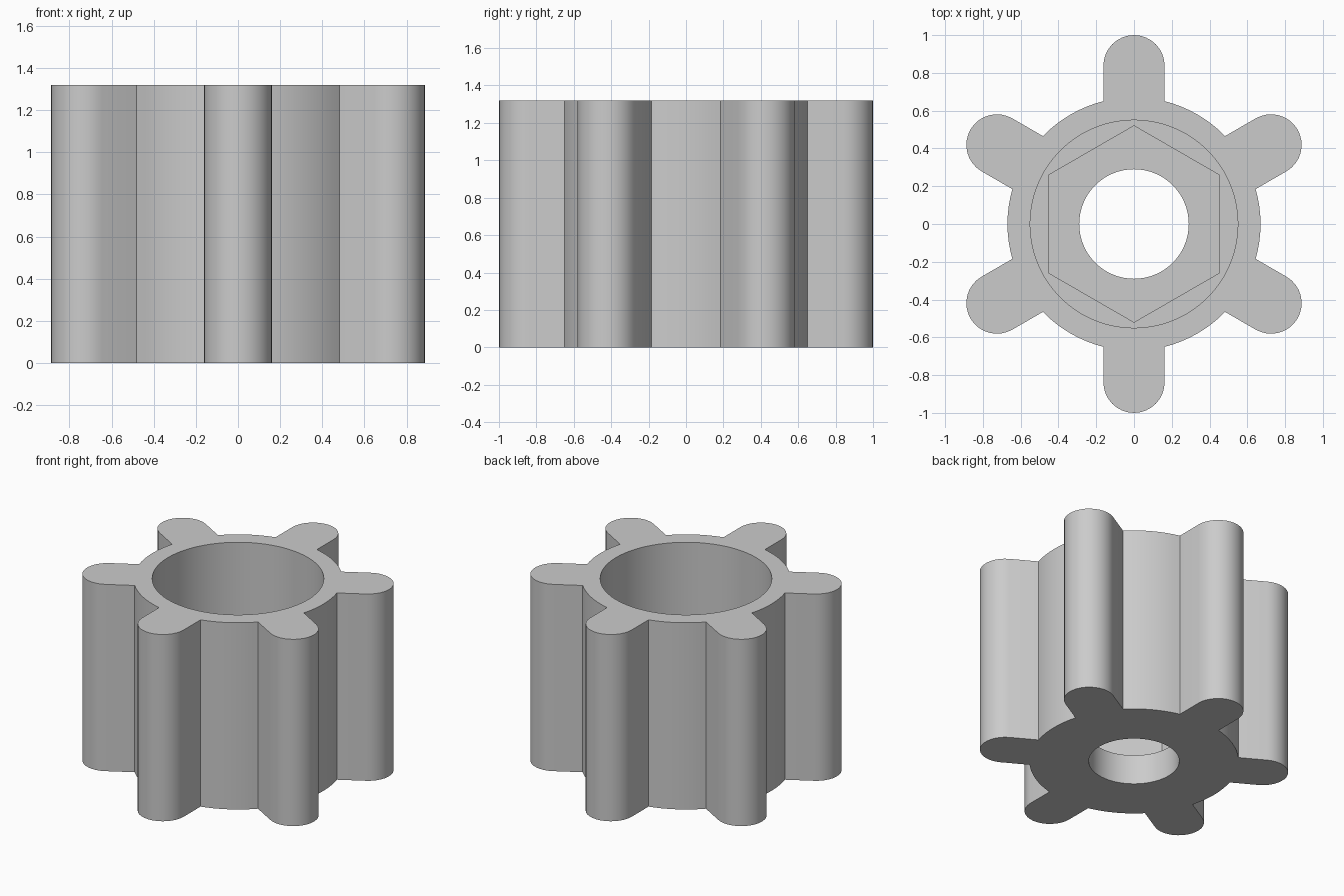
import bpy, bmesh
from math import sin, cos, pi, asin, radians

cube = bpy.data.objects.get("Cube")
if cube:
    bpy.data.objects.remove(cube, do_unlink=True)

HEIGHT, FLOOR_TOP, HEX_TOP = 1.32, 0.21, 0.62
BODY_R, ARM_R, ARM_REACH = 0.67, 0.162, 0.838
ARMS = 6


def circle(radius, count, start=0.0):
    return [(radius * cos(start + 2 * pi * i / count),
             radius * sin(start + 2 * pi * i / count)) for i in range(count)]


def star_outline(tip_steps=16, body_steps=8):
    """Round body with rounded arms, one arm pointing along +y."""
    pts = []
    root = asin(ARM_R / BODY_R)
    gap = 2 * pi / ARMS - 2 * root
    for k in range(ARMS):
        a = pi / 2 + k * 2 * pi / ARMS
        cx, cy = ARM_REACH * cos(a), ARM_REACH * sin(a)
        # rounded arm tip
        for i in range(tip_steps + 1):
            t = a - pi / 2 + pi * i / tip_steps
            pts.append((cx + ARM_R * cos(t), cy + ARM_R * sin(t)))
        # body arc to the next arm
        for i in range(body_steps + 1):
            t = a + root + gap * i / body_steps
            pts.append((BODY_R * cos(t), BODY_R * sin(t)))
    return pts


bm = bmesh.new()


def ring(points, z):
    verts = [bm.verts.new((x, y, z)) for x, y in points]
    return verts, [bm.edges.new((v, verts[i - 1])) for i, v in enumerate(verts)]


def wall(points, z0, z1):
    """Vertical wall; returns its bottom and top edge loops."""
    (low, low_edges), (high, high_edges) = ring(points, z0), ring(points, z1)
    for i in range(len(low)):
        bm.faces.new((low[i - 1], low[i], high[i], high[i - 1]))
    return low_edges, high_edges


# Outer wall, bolt hole, hexagonal nut pocket and wide bore
outer = wall(star_outline(), 0, HEIGHT)
hole = wall(circle(0.29, 64), 0, FLOOR_TOP)
pocket = wall(circle(0.52, 6, pi / 2), FLOOR_TOP, HEX_TOP)
bore = wall(circle(0.55, 72), HEX_TOP, HEIGHT)

# Underside, pocket floor, pocket ledge and top rim
for a, b in ((outer[0], hole[0]), (hole[1], pocket[0]),
             (pocket[1], bore[0]), (bore[1], outer[1])):
    bmesh.ops.triangle_fill(bm, edges=a + b, use_beauty=True)
bmesh.ops.recalc_face_normals(bm, faces=bm.faces)

mesh = bpy.data.meshes.new("star_knob")
bm.to_mesh(mesh)
bm.free()
knob = bpy.data.objects.new("star_knob", mesh)
bpy.context.collection.objects.link(knob)

# Plain grey finish
grey = bpy.data.materials.new("plain_grey")
grey.use_nodes = True
color = (0.6, 0.6, 0.6, 1)
grey.diffuse_color = color
grey.node_tree.nodes["Principled BSDF"].inputs["Base Color"].default_value = color
mesh.materials.append(grey)

bpy.ops.object.select_all(action='DESELECT')
knob.select_set(True)
bpy.context.view_layer.objects.active = knob
bpy.ops.object.shade_smooth_by_angle(angle=radians(25))
